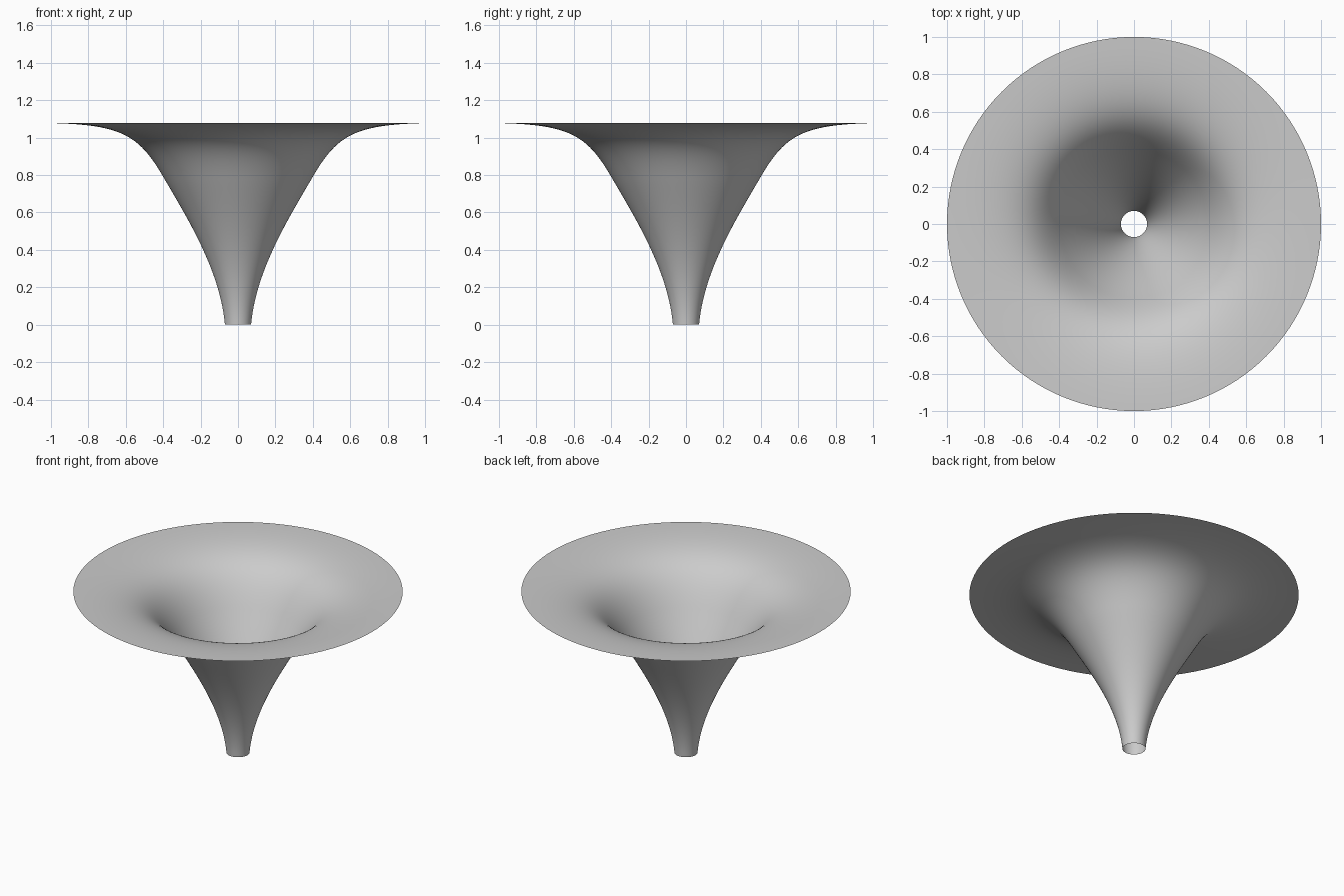
import bpy
import bmesh
import math
from mathutils import Vector
from mathutils.geometry import interpolate_bezier

cube = bpy.data.objects.get("Cube")
if cube:
    bpy.data.objects.remove(cube, do_unlink=True)

SIDES = 128

# Plain grey material
grey = bpy.data.materials.new("light grey")
grey.use_nodes = True
colour = (0.6, 0.6, 0.6, 1)
grey.diffuse_color = colour
grey.node_tree.nodes["Principled BSDF"].inputs["Base Color"].default_value = colour


def arc(*points):
    """Bezier arc through (radius, height) control points: start, handles, end."""
    start, h1, h2, end = (Vector((r, 0, z)) for r, z in points)
    return interpolate_bezier(start, h1, h2, end, 28)


# Flared profile: narrow spout, then a wide bell flattening into the rim
spout = arc((0.07, 0), (0.095, 0.3), (0.29, 0.6), (0.405, 0.8))
bell = arc((0.405, 0.8), (0.53, 1.01), (0.62, 1.07), (1, 1.078))
profile = spout + bell[1:]

# Turn the profile about the vertical axis into an open, single-walled funnel
bm = bmesh.new()
verts = [bm.verts.new(p) for p in profile]
edges = [bm.edges.new(pair) for pair in zip(verts, verts[1:])]
bmesh.ops.spin(bm, geom=verts + edges, cent=(0, 0, 0), axis=(0, 0, 1),
               angle=math.tau, steps=SIDES, use_merge=True)
bmesh.ops.remove_doubles(bm, verts=bm.verts, dist=0.0001)
bmesh.ops.recalc_face_normals(bm, faces=bm.faces)

# Face the surface up and into the bowl
if sum(f.normal.z for f in bm.faces) < 0:
    bmesh.ops.reverse_faces(bm, faces=bm.faces)
for face in bm.faces:
    face.smooth = True

mesh = bpy.data.meshes.new("funnel")
bm.to_mesh(mesh)
bm.free()
mesh.materials.append(grey)
funnel = bpy.data.objects.new("funnel", mesh)
bpy.context.collection.objects.link(funnel)
